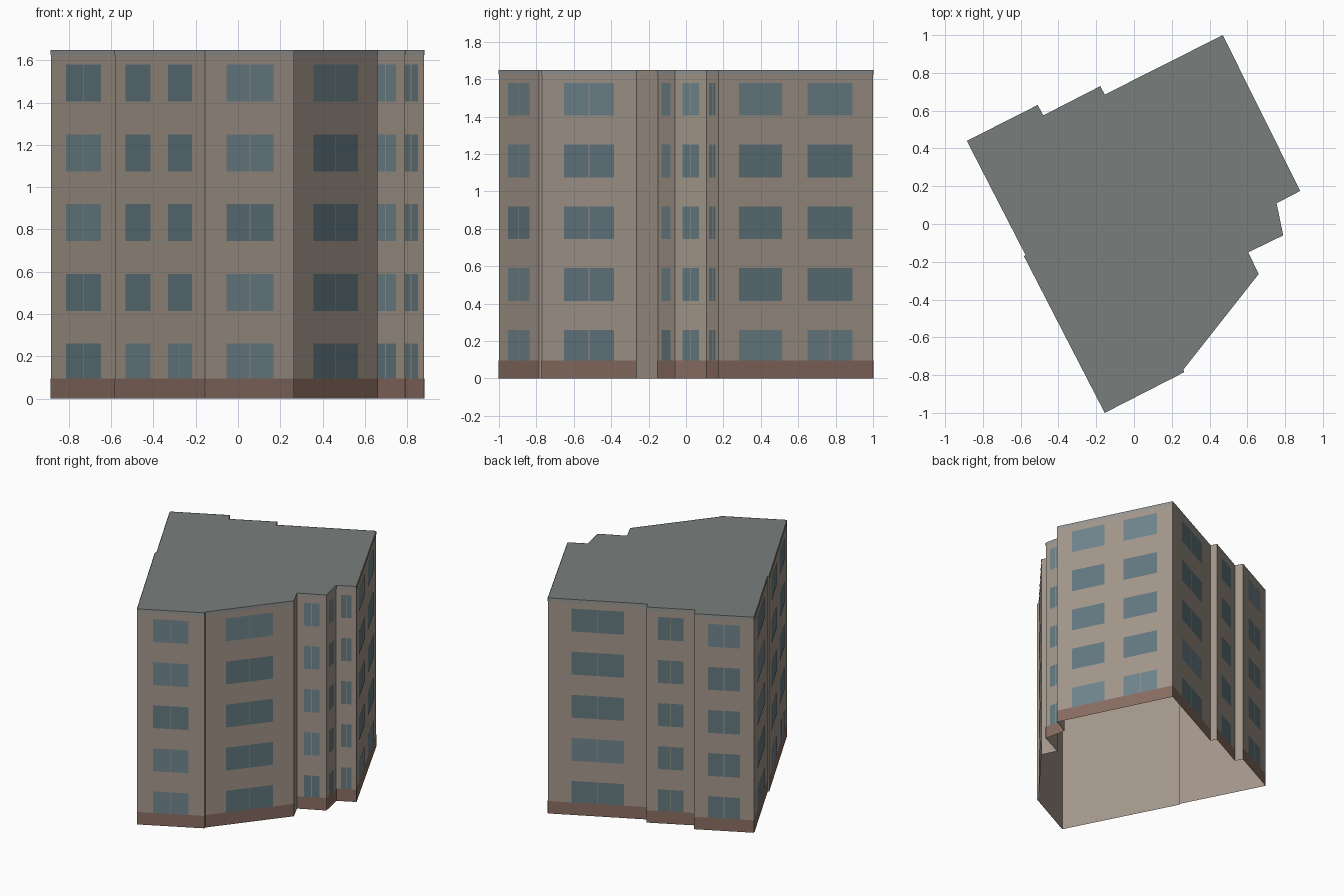
import bpy, random
from mathutils import Vector

if "Cube" in bpy.data.objects:
    bpy.data.objects.remove(bpy.data.objects["Cube"])

random.seed(4)
H = 1.65       # eaves height
PLINTH = 0.095
BAND = 1.625   # underside of the top band
OUT = 0.002    # how far the facings stand off the wall
STD = [(0.235, 0.765, True)]  # one paired window per wall

# Footprint corners, anticlockwise: x, y, windows of the wall that starts here
# (start fraction, end fraction, paired); None marks a bare return wall
PLAN = [
    (-0.155, -1.00, STD),
    (0.265, -0.785, None),
    (0.262, -0.77, STD),
    (0.66, -0.265, None),
    (0.605, -0.15, STD),
    (0.79, -0.06, STD),
    (0.755, 0.11, STD),
    (0.88, 0.175, [(0.13, 0.41, False), (0.575, 0.865, "ground")]),
    (0.47, 1.00, STD),
    (-0.155, 0.685, None),
    (-0.178, 0.73, STD),
    (-0.48, 0.575, None),
    (-0.51, 0.63, STD),
    (-0.885, 0.44, STD),
    (-0.574, -0.165, None),
    (-0.583, -0.17, [(0.12, 0.40, False), (0.59, 0.86, "ground")]),
]


def material(name, rgb):
    m = bpy.data.materials.new(name)
    m.diffuse_color = (*rgb, 1)
    m.use_nodes = True
    m.node_tree.nodes["Principled BSDF"].inputs["Base Color"].default_value = m.diffuse_color
    return m


WALL = material("wall_render", (0.37, 0.31, 0.26))
ROOF = material("roof_grey", (0.19, 0.21, 0.20))
BASE = material("plinth_brown", (0.25, 0.153, 0.122))
TRIM = material("trim_grey", (0.30, 0.31, 0.30))
GLASS = [material("glass_dark", (0.125, 0.19, 0.215)),
         material("glass_light", (0.16, 0.235, 0.265))]


def build(name, faces, mats, slots=None):
    """Make an object from a list of faces, each a list of points."""
    verts, polys = [], []
    for f in faces:
        polys.append(range(len(verts), len(verts) + len(f)))
        verts += f
    me = bpy.data.meshes.new(name)
    me.from_pydata(verts, [], [list(p) for p in polys])
    for m in mats:
        me.materials.append(m)
    if slots:
        me.polygons.foreach_set("material_index", slots)
    ob = bpy.data.objects.new(name, me)
    bpy.context.collection.objects.link(ob)
    return ob


def panel(a, b, u0, u1, z0, z1, off=OUT):
    """Upright rectangle on wall a-b between fractions u0 and u1."""
    d = b - a
    n = Vector((d.y, -d.x, 0)).normalized() * off
    p, q = a + d * u0 + n, a + d * u1 + n
    up = Vector((0, 0, 1))
    return [p + up * z0, q + up * z0, q + up * z1, p + up * z1]


corners = [Vector((x, y, 0)) for x, y, _ in PLAN]
walls, plinths, bands, panes, tints = [], [], [], [], []
for i, (x, y, wins) in enumerate(PLAN):
    a, b = corners[i], corners[(i + 1) % len(corners)]
    walls.append(panel(a, b, 0, 1, 0, H, 0))
    if wins is None:
        continue
    plinths.append(panel(a, b, 0, 1, 0, PLINTH))
    bands.append(panel(a, b, 0, 1, BAND, H))
    gap = 0.0025 / (b - a).length
    # Five storeys of windows
    for floor in range(5):
        z0 = 0.085 + 0.33 * floor
        z1 = z0 + 0.175
        z0 = max(z0, PLINTH)
        tint = int(random.random() < 0.3)
        for u0, u1, paired in wins:
            mid = (u0 + u1) / 2
            if paired is True or (paired == "ground" and floor == 0):
                spans = [(u0, mid - gap), (mid + gap, u1)]
            else:
                spans = [(u0, u1)]
            for s, e in spans:
                panes.append(panel(a, b, s, e, z0, z1))
                tints.append(tint)

# Wall shell, open underneath
build("walls", walls, [WALL])
# Flat roof
build("roof", [[c + Vector((0, 0, H)) for c in corners]], [ROOF])
# Brown base course, pale top band and window panes
build("plinth", plinths, [BASE])
build("top_band", bands, [TRIM])
build("windows", panes, GLASS, tints)
